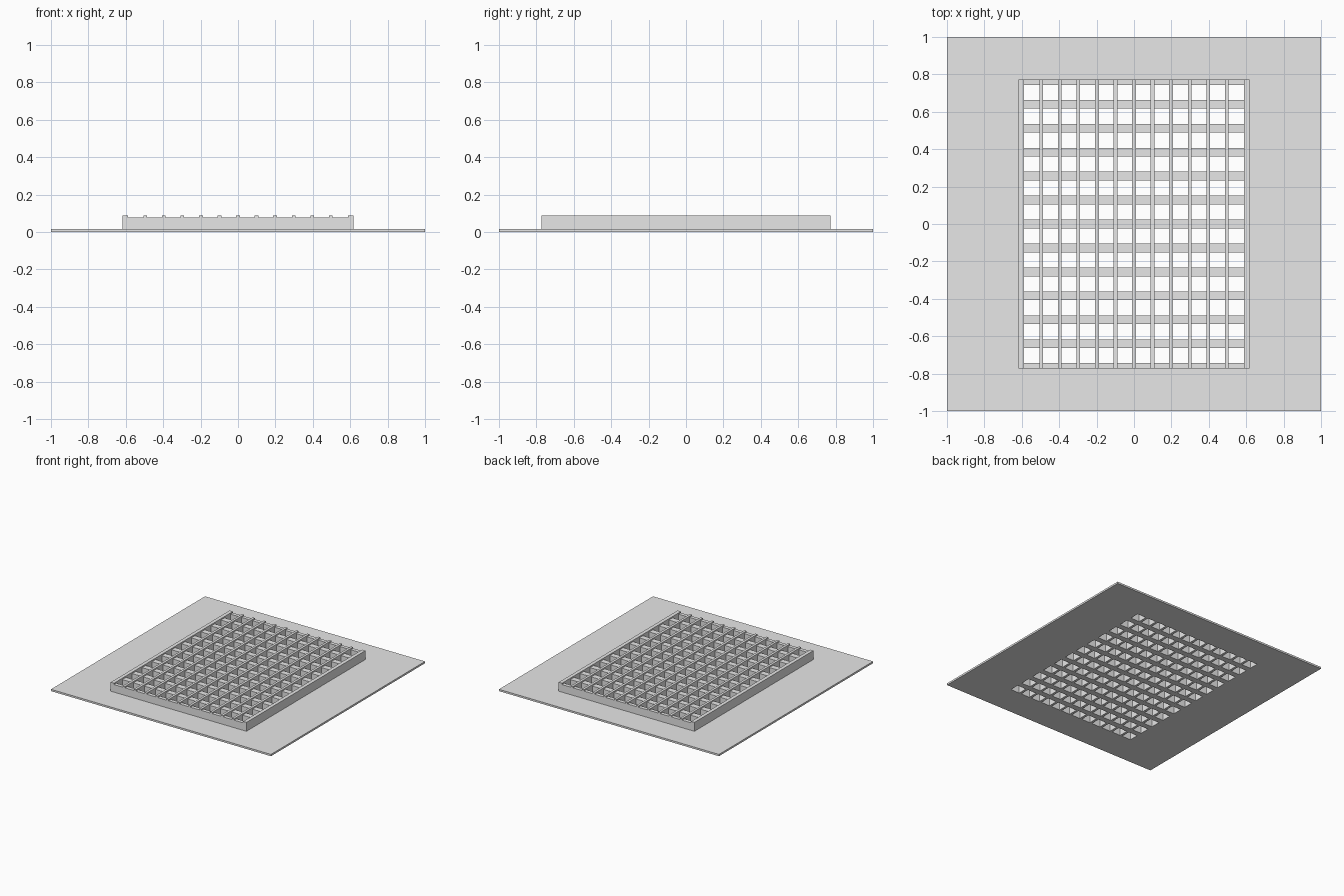
import bpy

cube = bpy.data.objects.get("Cube")
if cube:
    bpy.data.objects.remove(cube, do_unlink=True)

# One plain grey finish
grey = bpy.data.materials.new("light_grey")
grey.use_nodes = True
colour = (0.8, 0.8, 0.8, 1)
grey.diffuse_color = colour
grey.node_tree.nodes["Principled BSDF"].inputs["Base Color"].default_value = colour

HALF_X, HALF_Y = 0.617, 0.772    # outer size of the raised frame
WALL = 0.03
PLATE_TOP, SLAT_TOP, RIB_TOP = 0.015, 0.077, 0.088
RIB_STEP, RIB_WIDTH = 0.0992, 0.02
SLAT_STEP, SLAT_WIDTH = 0.128, 0.047


def box(name, x0, x1, y0, y1, z0, z1):
    bpy.ops.mesh.primitive_cube_add(
        size=1, location=((x0 + x1) / 2, (y0 + y1) / 2, (z0 + z1) / 2))
    ob = bpy.context.object
    ob.name = name
    ob.scale = (x1 - x0, y1 - y0, z1 - z0)
    bpy.ops.object.transform_apply(location=False, rotation=False, scale=True)
    ob.data.materials.append(grey)
    return ob


inner_x, inner_y = HALF_X - WALL, HALF_Y - WALL

# Flange plate around the grille, with an open centre
for side, s in (("left", 1), ("right", -1)):
    xs = sorted((s * HALF_X, s))
    box(side + "_flange", *xs, -1, 1, 0, PLATE_TOP)
for side, s in (("back", 1), ("front", -1)):
    ys = sorted((s * HALF_Y, s))
    box(side + "_flange", -HALF_X, HALF_X, *ys, 0, PLATE_TOP)

# Raised frame: tall side walls, lower end walls
for side, s in (("left", 1), ("right", -1)):
    xs = sorted((s * inner_x, s * HALF_X))
    box(side + "_wall", *xs, -HALF_Y, HALF_Y, 0, RIB_TOP)
for side, s in (("back", 1), ("front", -1)):
    ys = sorted((s * inner_y, s * HALF_Y))
    box(side + "_wall", -inner_x, inner_x, *ys, 0, SLAT_TOP)

# Ribs running front to back, standing proud of the end walls
for i in range(-5, 6):
    x = i * RIB_STEP
    box("rib", x - RIB_WIDTH / 2, x + RIB_WIDTH / 2, -inner_y, inner_y, 0, RIB_TOP)
    for s in (-1, 1):
        ys = sorted((s * inner_y, s * HALF_Y))
        box("rib_end", x - RIB_WIDTH / 2, x + RIB_WIDTH / 2, *ys, SLAT_TOP, RIB_TOP)

# Cross slats between the side walls
for i in range(-5, 6):
    y = i * SLAT_STEP
    box("slat", -inner_x, inner_x, y - SLAT_WIDTH / 2, y + SLAT_WIDTH / 2, 0, SLAT_TOP)
